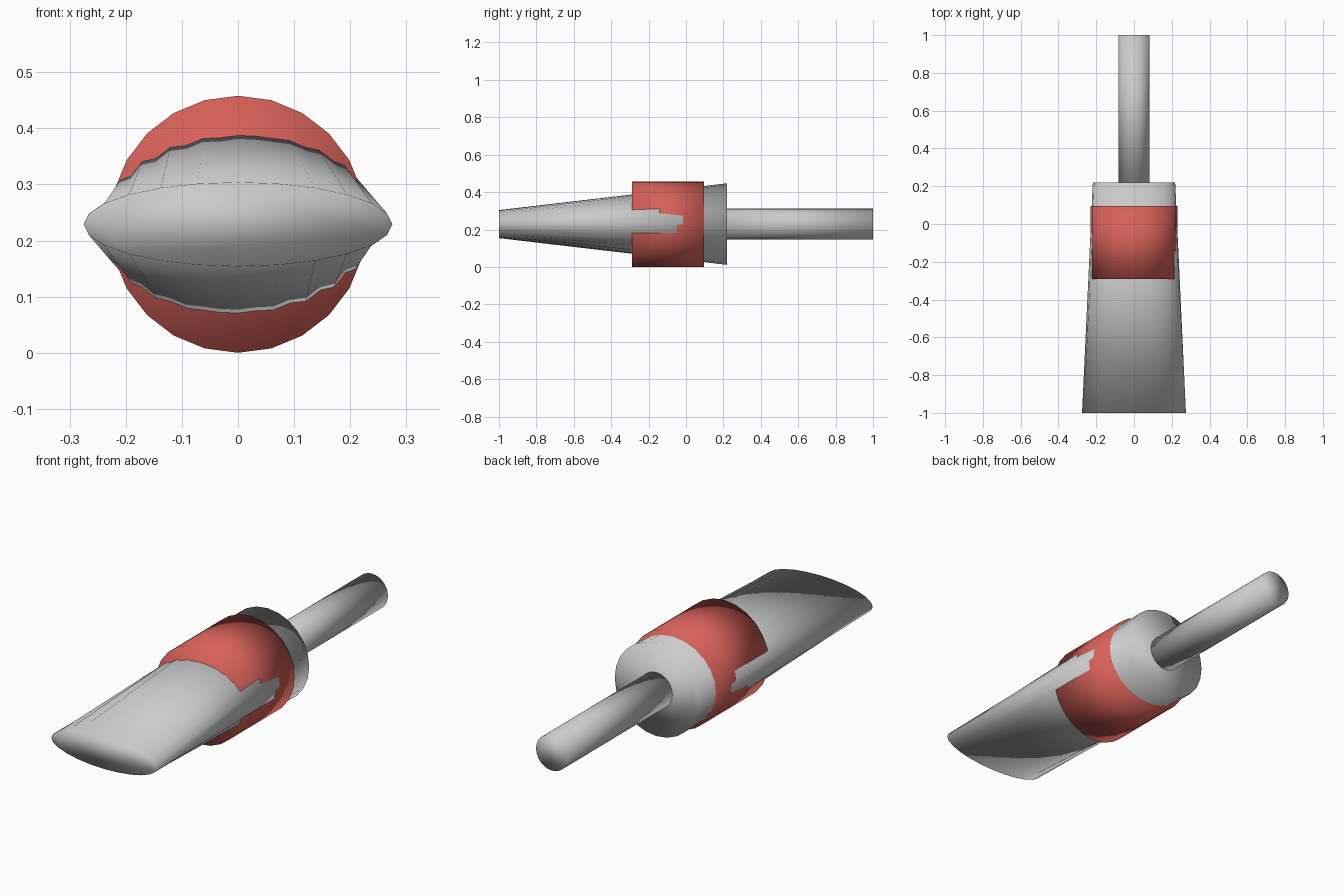
import bpy, bmesh
from math import sin, cos, tau

if "Cube" in bpy.data.objects:
    bpy.data.objects.remove(bpy.data.objects["Cube"])

SIDES = 24
AXIS_Z = 0.229


def loft(name, rings, color=None):
    """Closed, smooth shaded loft along y; each ring is (y, half_width, half_height)."""
    bm = bmesh.new()
    loops = []
    for y, rx, rz in rings:
        loops.append([bm.verts.new((rx * cos(tau * i / SIDES), y,
                                    AXIS_Z + rz * sin(tau * i / SIDES)))
                      for i in range(SIDES)])
    for a, b in zip(loops, loops[1:]):
        for i in range(SIDES):
            j = (i + 1) % SIDES
            bm.faces.new((a[i], a[j], b[j], b[i]))
    bm.faces.new(loops[0])
    bm.faces.new(loops[-1])
    bmesh.ops.recalc_face_normals(bm, faces=bm.faces[:])
    for f in bm.faces:
        f.smooth = True
    mesh = bpy.data.meshes.new(name)
    bm.to_mesh(mesh)
    bm.free()
    obj = bpy.data.objects.new(name, mesh)
    bpy.context.collection.objects.link(obj)
    if color:
        mat = bpy.data.materials.new(name + "_red")
        mat.diffuse_color = color
        mat.use_nodes = True
        mat.node_tree.nodes["Principled BSDF"].inputs["Base Color"].default_value = mat.diffuse_color
        mesh.materials.append(mat)
    return obj


# Flattened nozzle body: wide flat mouth widening into a round back end
loft("nozzle_body", [(-1.0, 0.275, 0.075), (0.22, 0.218, 0.218)])

# Red collar around the body
loft("collar_band", [(-0.29, 0.229, 0.229), (0.095, 0.229, 0.229)],
     (0.68, 0.12, 0.10, 1))

# Round rod out of the back
loft("rear_rod", [(0.2, 0.083, 0.083), (1.0, 0.083, 0.083)])
